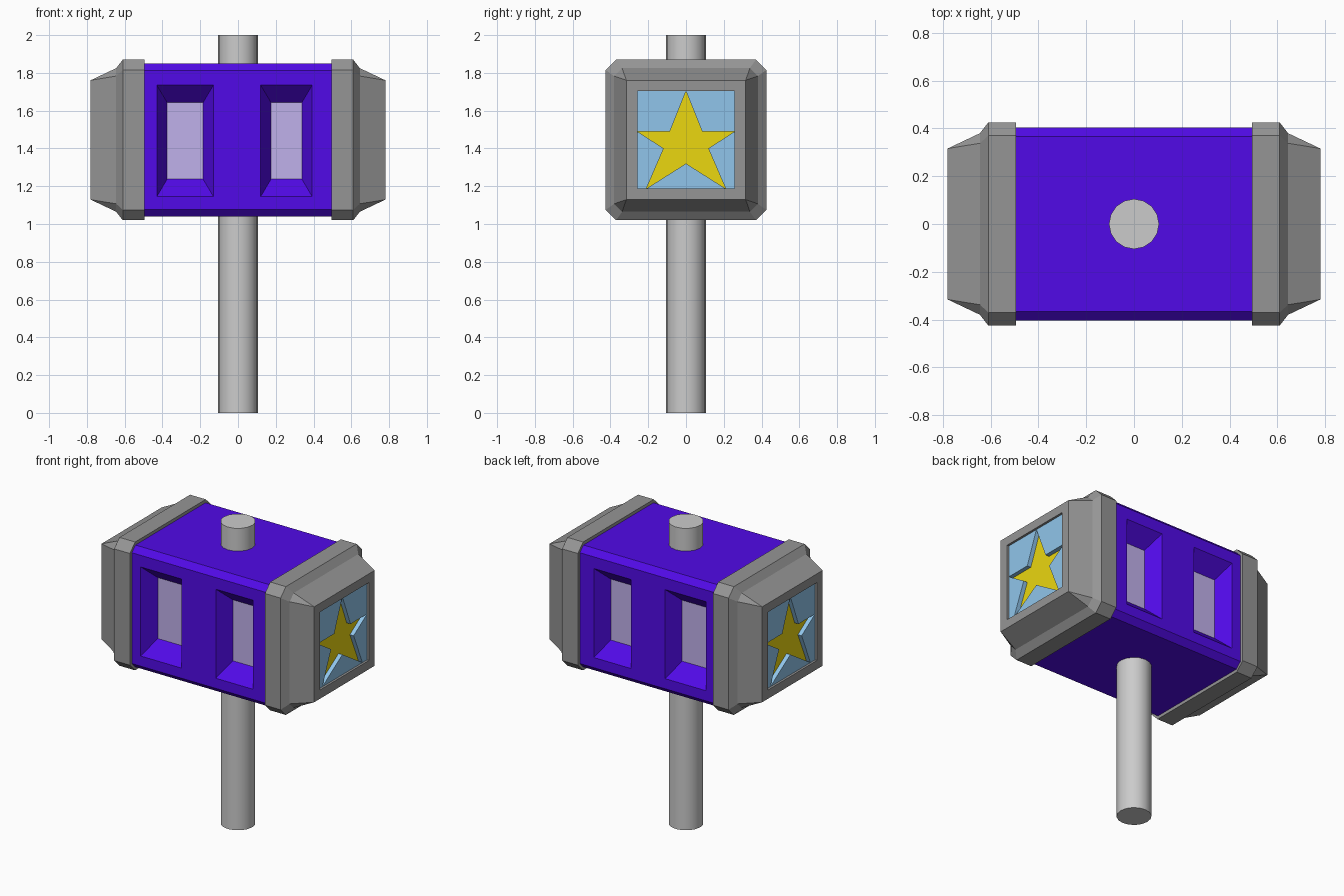
import bpy, bmesh, math

if "Cube" in bpy.data.objects:
    bpy.data.objects.remove(bpy.data.objects["Cube"])

ZC = 1.445  # height of the head's centre


def material(name, rgb):
    m = bpy.data.materials.new(name)
    m.diffuse_color = (*rgb, 1)
    m.use_nodes = True
    m.node_tree.nodes["Principled BSDF"].inputs["Base Color"].default_value = m.diffuse_color
    return m


PURPLE = material("purple", (0.083, 0.003, 0.8))
LAVENDER = material("lavender", (0.53, 0.44, 0.83))
DARK_GREY = material("dark_grey", (0.3, 0.3, 0.3))
SKY = material("sky_blue", (0.28, 0.56, 0.83))
YELLOW = material("yellow", (0.83, 0.68, 0.005))


def loft(name, rings, mat=None):
    """Closed solid skinned through rings of equal point count."""
    bm = bmesh.new()
    loops = [[bm.verts.new(p) for p in ring] for ring in rings]
    n = len(loops[0])
    for a, b in zip(loops, loops[1:]):
        for i in range(n):
            j = (i + 1) % n
            bm.faces.new((a[i], a[j], b[j], b[i]))
    bm.faces.new(loops[0])
    bm.faces.new(loops[-1])
    bmesh.ops.remove_doubles(bm, verts=bm.verts, dist=0.0005)
    bmesh.ops.recalc_face_normals(bm, faces=bm.faces)
    mesh = bpy.data.meshes.new(name)
    bm.to_mesh(mesh)
    bm.free()
    obj = bpy.data.objects.new(name, mesh)
    bpy.context.collection.objects.link(obj)
    if mat:
        mesh.materials.append(mat)
    return obj


def octagon(x, h, c):
    """Chamfered square across the x axis; c = 0 gives a plain square."""
    k = h - c
    pts = [(h, -k), (h, k), (k, h), (-k, h), (-h, k), (-h, -k), (-k, -h), (k, -h)]
    return [(x, y, ZC + z) for y, z in pts]


def rect(y, x0, x1, z0, z1):
    return [(x0, y, z0), (x1, y, z0), (x1, y, z1), (x0, y, z1)]


def prism(name, pts, x0, x1, mat):
    return loft(name, [[(x, y, ZC + z) for y, z in pts] for x in (x0, x1)], mat)


# Handle
bpy.ops.mesh.primitive_cylinder_add(vertices=16, radius=0.105, depth=2, location=(0, 0, 1))
bpy.context.object.name = "handle"
bpy.ops.object.shade_smooth_by_angle(angle=math.radians(40))

# Head body
body = loft("head_body", [octagon(x, 0.404, 0.037) for x in (-0.505, 0.505)], PURPLE)

# Tapered windows with pale floors, front and back
DEPTH = 0.1
cutters = []
for side in (-1, 1):
    for x0, x1 in ((-0.43, -0.13), (0.12, 0.393)):
        rings = []
        for t in (-0.2, 1):  # starts outside the surface, ends at the floor
            dx, dz = 0.056 * t, 0.094 * t
            rings.append(rect(side * (0.404 - DEPTH * t), x0 + dx, x1 - dx,
                              1.145 + dz, 1.735 - dz))
        cutters.append(loft("window_cutter", rings, PURPLE))
        ys = (side * 0.300, side * 0.305)
        loft("window_floor", [rect(y, x0 + 0.055, x1 - 0.055, 1.238, 1.642) for y in ys],
             LAVENDER)

bpy.context.view_layer.objects.active = body
for cutter in cutters:
    mod = body.modifiers.new("window", 'BOOLEAN')
    mod.operation = 'DIFFERENCE'
    mod.solver = 'EXACT'
    mod.object = cutter
    bpy.ops.object.modifier_apply(modifier=mod.name)
for cutter in cutters:
    bpy.data.objects.remove(cutter)

# Star outline (y, z from head centre), clockwise from the top tip
P = 0.258
STAR = [(0, P), (0.085, 0.045), (P, 0.045), (0.118, -0.045), (0.21, -P),
        (0, -0.125), (-0.21, -P), (-0.118, -0.045), (-P, 0.045), (-0.085, 0.045)]
RIGHT_PIECES = [
    [STAR[0], (P, P), STAR[2], STAR[1]],
    [STAR[2], (P, -P), STAR[4], STAR[3]],
]

# Striking ends: stepped cap, blue surround pieces and sunken star
for s, label in ((-1, "left"), (1, "right")):
    profile = [(0.495, 0.425, 0.055), (0.61, 0.425, 0.055), (0.645, 0.38, 0.042),
               (0.78, 0.316, 0), (0.78, P, 0), (0.733, P, 0)]
    loft(label + "_cap", [octagon(s * x, h, c) for x, h, c in profile], DARK_GREY)
    prism(label + "_star", STAR, s * 0.725, s * 0.737, YELLOW)
    for piece in RIGHT_PIECES:
        for m in (-1, 1):
            prism(label + "_panel", [(m * y, z) for y, z in piece],
                  s * 0.725, s * 0.765, SKY)
    prism(label + "_panel", STAR[4:7], s * 0.725, s * 0.765, SKY)
